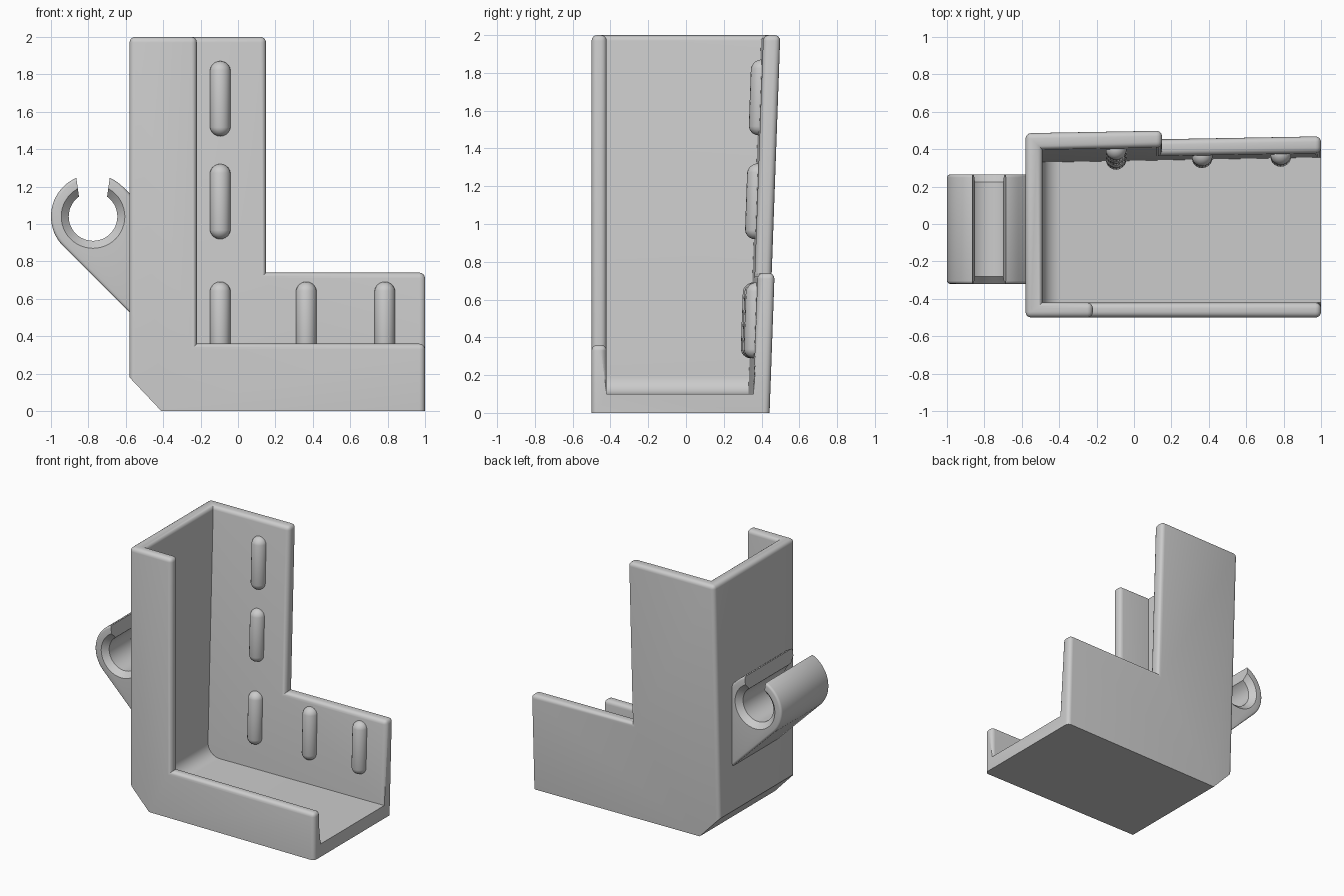
import bpy, bmesh, math

if "Cube" in bpy.data.objects:
    bpy.data.objects.remove(bpy.data.objects["Cube"])

mat = bpy.data.materials.new("plain grey")
mat.diffuse_color = (0.6, 0.6, 0.6, 1)
mat.use_nodes = True
mat.node_tree.nodes["Principled BSDF"].inputs["Base Color"].default_value = mat.diffuse_color
WALL = 0.09


def back_y(x, z):
    """Outer surface of the slightly leaning back wall."""
    return 0.425 + 0.036 * z + 0.018 * x


def arc(cx, cz, r, a0, a1, n):
    return [(cx + r * math.cos(math.radians(a0 + (a1 - a0) * i / n)),
             cz + r * math.sin(math.radians(a0 + (a1 - a0) * i / n))) for i in range(n + 1)]


def loft(name, rings):
    """Closed solid through matching rings of 3D points."""
    bm = bmesh.new()
    loops = [[bm.verts.new(p) for p in ring] for ring in rings]
    bm.faces.new(loops[0])
    bm.faces.new(loops[-1])
    n = len(loops[0])
    for a, b in zip(loops, loops[1:]):
        for i in range(n):
            bm.faces.new((a[i], a[(i + 1) % n], b[(i + 1) % n], b[i]))
    bmesh.ops.recalc_face_normals(bm, faces=bm.faces[:])
    return finish(name, bm)


def finish(name, bm):
    me = bpy.data.meshes.new(name)
    bm.to_mesh(me)
    bm.free()
    me.materials.append(mat)
    ob = bpy.data.objects.new(name, me)
    bpy.context.collection.objects.link(ob)
    return ob


def prism(name, pts, y0, y1):
    """Extrude an x-z profile along y; y1 may be a function of x and z."""
    end = y1 if callable(y1) else (lambda x, z: y1)
    return loft(name, [[(x, y0, z) for x, z in pts], [(x, end(x, z), z) for x, z in pts]])


def rect(x0, z0, x1, z1):
    return [(x0, z0), (x1, z0), (x1, z1), (x0, z1)]


def cut(ob, cutter):
    m = ob.modifiers.new("cut", 'BOOLEAN')
    m.operation, m.solver, m.object = 'DIFFERENCE', 'EXACT', cutter
    bpy.context.view_layer.objects.active = ob
    bpy.ops.object.modifier_apply(modifier=m.name)
    bpy.data.objects.remove(cutter)


def round_edges(ob, rule, width, segments):
    bm = bmesh.new()
    bm.from_mesh(ob.data)
    bmesh.ops.remove_doubles(bm, verts=bm.verts[:], dist=1e-5)
    bmesh.ops.dissolve_limit(bm, angle_limit=0.01, verts=bm.verts[:], edges=bm.edges[:])
    edges = [e for e in bm.edges if len(e.link_faces) == 2 and rule(e)]
    bmesh.ops.bevel(bm, geom=edges, offset=width, offset_type='OFFSET', segments=segments,
                    profile=0.5, affect='EDGES', clamp_overlap=False)
    bm.to_mesh(ob.data)
    bm.free()


def smooth(ob):
    bpy.ops.object.select_all(action='DESELECT')
    ob.select_set(True)
    bpy.context.view_layer.objects.active = ob
    bpy.ops.object.shade_smooth_by_angle(angle=math.radians(35))


# Corner tray: chamfered block, hollowed, then front and back walls cut to L shapes
tray = prism("corner_tray", [(-0.41, 0), (1, 0), (1, 2), (-0.58, 2), (-0.58, 0.18)], -0.5, back_y)
inside = arc(-0.39, 0.2, 0.1, 180, 270, 8) + [(1.2, 0.1), (1.2, 2.2), (-0.49, 2.2)]
cut(tray, prism("hollow_cutter", inside, -0.42, lambda x, z: back_y(x, z) - WALL))
cut(tray, prism("front_cutter", rect(-0.22, 0.36, 1.3, 2.3), -0.8, -0.1))
cut(tray, prism("back_cutter", rect(0.15, 0.74, 1.4, 2.4), 0.0, 0.8))
round_edges(tray, lambda e: e.is_convex and e.calc_face_angle() > 0.6
            and max(v.co.z for v in e.verts) > 0.19, 0.03, 4)
smooth(tray)

# Half-round grip ribs on the inside of the back wall
for i, (x, z) in enumerate([(-0.095, 1.67), (-0.095, 1.12), (-0.095, 0.49), (0.365, 0.49), (0.785, 0.49)]):
    bm = bmesh.new()
    bmesh.ops.create_uvsphere(bm, u_segments=20, v_segments=11, radius=0.056)
    for v in bm.verts:
        vx, vz = x + v.co.x, z + v.co.z + math.copysign(0.145, v.co.z)
        v.co = (vx, back_y(vx, vz) - WALL + v.co.y, vz)
    smooth(finish(f"grip_rib_{i + 1}", bm))

# Side clip: open ring blended into the left wall by 45 degree tangents
CX, CZ = -0.775, 1.04
clip = prism("side_clip", arc(CX, CZ, 0.225, 45, 225, 32) + [(-0.55, 0.497), (-0.55, 1.133)], -0.32, 0.265)
round_edges(clip, lambda e: abs(e.verts[0].co.y - e.verts[1].co.y) < 0.01
            and e.calc_face_angle() > 0.6, 0.016, 3)
hole = [[(x, y, z) for x, z in arc(CX, CZ, r, 0, 360, 48)[:-1]]
        for y, r in [(-0.33, 0.18), (-0.28, 0.13), (0.225, 0.13), (0.275, 0.18)]]
cut(clip, loft("hole_cutter", hole))
slot = [(CX - 0.06, CZ), (CX + 0.06, CZ), (CX + 0.097, 1.3), (CX - 0.097, 1.3)]
cut(clip, prism("slot_cutter", slot, -0.5, 0.5))
smooth(clip)
